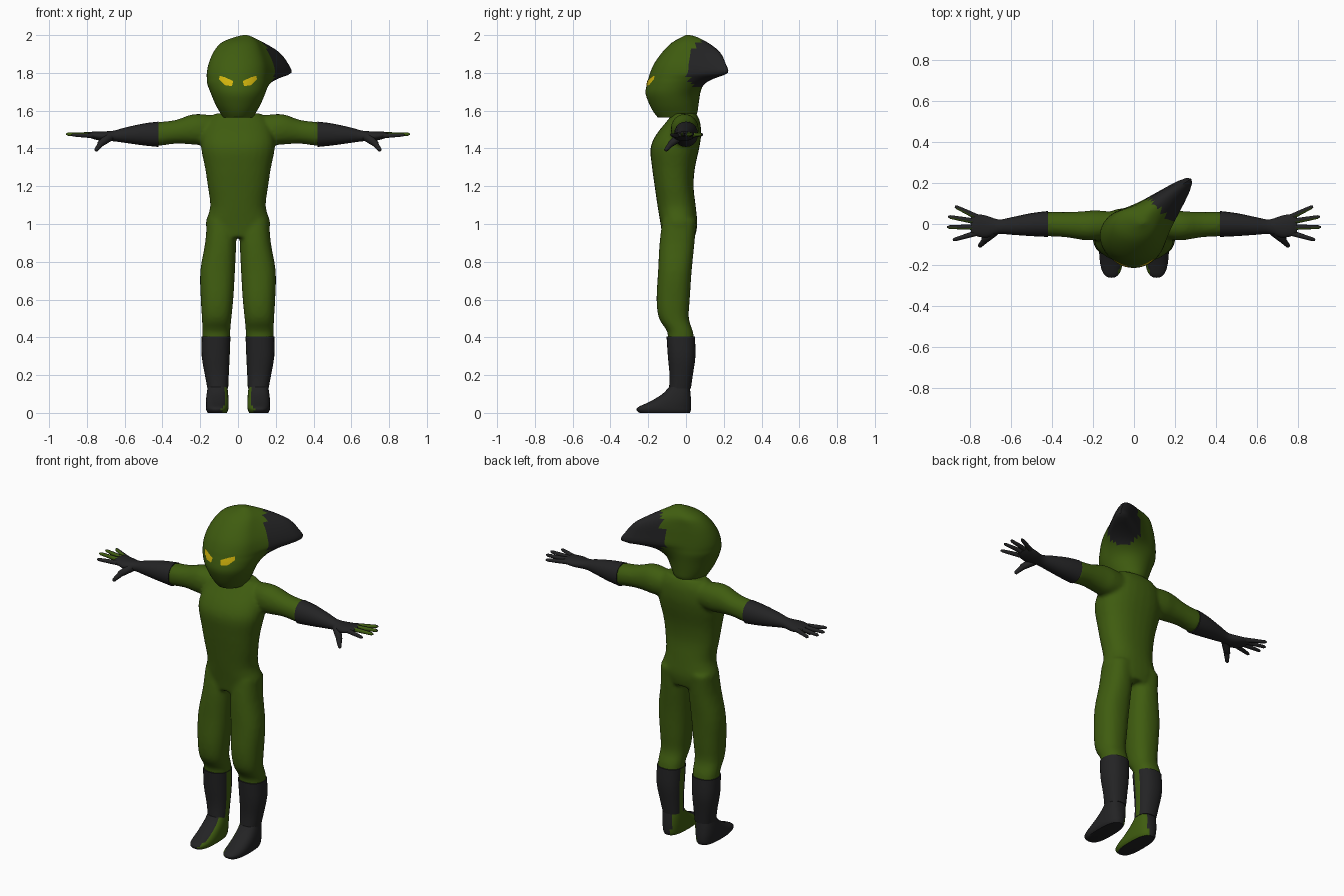
import bpy, bmesh, math
from mathutils import Vector
from mathutils.bvhtree import BVHTree

if "Cube" in bpy.data.objects:
    bpy.data.objects.remove(bpy.data.objects["Cube"])


def material(name, rgb):
    m = bpy.data.materials.new(name)
    m.diffuse_color = (*rgb, 1)
    m.use_nodes = True
    m.node_tree.nodes["Principled BSDF"].inputs["Base Color"].default_value = m.diffuse_color
    return m


GREEN = material("suit green", (0.05, 0.108, 0.005))
DARK = material("dark grey", (0.017, 0.017, 0.018))
YELLOW = material("eye yellow", (0.66, 0.47, 0.004))


def spline(rows, n):
    """Catmull-Rom interpolation of rows of numbers."""
    out = []
    for i in range(len(rows) - 1):
        p0, p1, p2 = rows[max(i - 1, 0)], rows[i], rows[i + 1]
        p3 = rows[min(i + 2, len(rows) - 1)]
        for k in range(n):
            t = k / n
            out.append([0.5 * (2 * b + (c - a) * t + (2 * a - 5 * b + 4 * c - d) * t * t
                               + (3 * b - a - 3 * c + d) * t ** 3)
                        for a, b, c, d in zip(p0, p1, p2, p3)])
    return out + [list(rows[-1])]


def loft(bm, rings):
    """Skin a list of closed point rings and cap both ends."""
    vs = [[bm.verts.new(p) for p in r] for r in rings]
    n = len(vs[0])
    faces = []
    for a, b in zip(vs, vs[1:]):
        for i in range(n):
            faces.append(bm.faces.new((a[i], a[(i + 1) % n], b[(i + 1) % n], b[i])))
    faces += [bm.faces.new(vs[0]), bm.faces.new(vs[-1])]
    bmesh.ops.recalc_face_normals(bm, faces=faces)
    return faces


def oval(n, e):
    """Unit superellipse points."""
    pts = []
    for i in range(n):
        a = 2 * math.pi * i / n
        c, s = math.cos(a), math.sin(a)
        pts.append((math.copysign(abs(c) ** (2 / e), c), math.copysign(abs(s) ** (2 / e), s)))
    return pts


def upright(rows, side=1, n=28, e=2.3, sub=3):
    """Rings from rows of z, centre x, half width, front y, back y."""
    return [[(side * (xc + hw * u), (yf + yb) / 2 + (yb - yf) / 2 * v, z) for u, v in oval(n, e)]
            for z, xc, hw, yf, yb in spline(rows, sub)]


def sideways(rows, side, n=20, sub=3):
    """Rings from rows of x, centre y, half depth, centre z, half height."""
    return [[(side * x, yc + ry * u, zc + rz * v) for u, v in oval(n, 2.1)]
            for x, yc, ry, zc, rz in spline(rows, sub)]


def tube(start, end, r0, r1, side):
    """Tapered finger with a rounded tip."""
    a, b = Vector(start), Vector(end)
    q = (b - a).to_track_quat('Z', 'Y')
    rings = []
    for t, r in ((0, r0), (0.5, (r0 + r1) / 2), (0.92, r1), (1, r1 * 0.45)):
        pts = [a.lerp(b, t) + q @ Vector((r * u, r * v, 0)) for u, v in oval(10, 2)]
        rings.append([(side * p.x, p.y, p.z) for p in pts])
    return rings


def finish(bm, name, mats):
    me = bpy.data.meshes.new(name)
    bm.to_mesh(me)
    bm.free()
    for m in mats:
        me.materials.append(m)
    for p in me.polygons:
        p.use_smooth = True
    ob = bpy.data.objects.new(name, me)
    bpy.context.collection.objects.link(ob)
    bpy.ops.object.select_all(action='DESELECT')
    bpy.context.view_layer.objects.active = ob
    ob.select_set(True)
    bpy.ops.object.shade_smooth_by_angle(angle=math.radians(50))
    return ob


# Body: torso, legs and upper arms fused into one smooth skin
bm = bmesh.new()
loft(bm, upright([(0.93, 0, 0.14, -0.125, 0.048), (1.0, 0, 0.172, -0.135, 0.06),
                  (1.09, 0, 0.147, -0.15, 0.052), (1.2, 0, 0.16, -0.166, 0.04),
                  (1.3, 0, 0.175, -0.18, 0.048), (1.4, 0, 0.195, -0.188, 0.07),
                  (1.47, 0, 0.19, -0.16, 0.08), (1.54, 0, 0.165, -0.105, 0.075),
                  (1.585, 0, 0.12, -0.07, 0.055)]))
for s in (-1, 1):
    loft(bm, upright([(1.02, 0.09, 0.075, -0.125, 0.055), (0.9, 0.092, 0.082, -0.14, 0.045),
                      (0.75, 0.108, 0.092, -0.148, 0.03), (0.6, 0.111, 0.086, -0.156, 0.02),
                      (0.5, 0.113, 0.078, -0.143, 0.015), (0.43, 0.115, 0.074, -0.099, 0.037),
                      (0.37, 0.116, 0.072, -0.098, 0.045)], s))
    loft(bm, sideways([(0.1, 0, 0.06, 1.5, 0.07), (0.19, -0.006, 0.073, 1.5, 0.082),
                       (0.25, -0.008, 0.07, 1.5, 0.079), (0.33, -0.003, 0.062, 1.488, 0.063),
                       (0.43, 0, 0.06, 1.475, 0.064)], s))
body = finish(bm, "body_suit", [GREEN])
mod = body.modifiers.new("fuse", 'REMESH')
mod.mode = 'VOXEL'
mod.voxel_size = 0.011
mod.use_smooth_shade = True
mod = body.modifiers.new("soften", 'SMOOTH')
mod.factor = 0.5
mod.iterations = 5

# Hood: egg-shaped rings that stretch into a pointed crest at the back
AIM = math.radians(46)
rows = [(1.565, 0, 0.08, -0.15, 0.045, 0), (1.59, 0, 0.095, -0.17, 0.06, 0),
        (1.63, 0, 0.118, -0.192, 0.066, 0), (1.69, 0, 0.143, -0.214, 0.074, 0.01),
        (1.74, -0.004, 0.158, -0.207, 0.08, 0.06), (1.77, -0.005, 0.16, -0.199, 0.08, 0.14),
        (1.80, -0.005, 0.16, -0.19, 0.08, 0.245), (1.85, -0.003, 0.152, -0.168, 0.08, 0.225),
        (1.91, 0, 0.13, -0.125, 0.08, 0.175), (1.96, 0.01, 0.098, -0.075, 0.08, 0.075),
        (1.99, 0.03, 0.045, -0.02, 0.055, 0.01), (2.0, 0.038, 0.01, 0.0, 0.02, 0)]
rings = []
for z, xc, hw, yf, yb, reach in spline(rows, 3):
    ring = []
    for i in range(48):
        t = 2 * math.pi * i / 48
        push = reach * max(0, math.cos(t)) ** 6
        ring.append((xc + hw * math.cos(t + AIM) + push * math.cos(AIM),
                     (yf + yb) / 2 + (yb - yf) / 2 * math.sin(t + AIM) + push * math.sin(AIM), z))
    rings.append(ring)
bm = bmesh.new()
for f in loft(bm, rings):
    c = f.calc_center_median()
    f.material_index = int(c.x * math.cos(AIM) + c.y * math.sin(AIM) > 0.138 and c.z > 1.7)
bm.normal_update()
tree = BVHTree.FromBMesh(bm)
finish(bm, "hood", [GREEN, DARK])

# Eyes: thin slanted plates laid on the hood
outline = [(0.098, 1.785), (0.1, 1.765), (0.07, 1.735), (0.032, 1.73), (0.025, 1.757), (0.07, 1.777)]
for s, name in ((-1, "eye_right"), (1, "eye_left")):
    bm = bmesh.new()
    vs = [bm.verts.new((s * x, -1, z)) for x, z in outline]
    f = bm.faces.new(vs)
    bmesh.ops.poke(bm, faces=[f])
    bmesh.ops.subdivide_edges(bm, edges=bm.edges[:], cuts=3, use_grid_fill=True)
    for v in bm.verts:
        hit = tree.ray_cast(v.co, Vector((0, 1, 0)))[0]
        if hit:
            v.co.y = hit.y - 0.004
    bm.normal_update()
    for f in bm.faces:
        if f.normal.y > 0:
            f.normal_flip()
    finish(bm, name, [YELLOW])

FINGERS = [((0.76, -0.042, 1.467), (0.882, -0.078, 1.472)), ((0.77, -0.015, 1.472), (0.91, -0.015, 1.476)),
           ((0.77, 0.012, 1.473), (0.905, 0.036, 1.476)), ((0.76, 0.032, 1.47), (0.872, 0.086, 1.474))]
for s, label in ((-1, "right"), (1, "left")):
    # Glove: forearm, palm, four fingers and thumb
    bm = bmesh.new()
    loft(bm, sideways([(0.42, 0, 0.063, 1.475, 0.067), (0.5, -0.003, 0.056, 1.474, 0.058),
                       (0.6, -0.01, 0.042, 1.47, 0.04), (0.66, -0.013, 0.035, 1.466, 0.028),
                       (0.72, -0.013, 0.054, 1.465, 0.025), (0.77, -0.005, 0.053, 1.47, 0.019),
                       (0.795, -0.003, 0.042, 1.472, 0.01)], s))
    for i, (a, b) in enumerate(FINGERS):
        for f in loft(bm, tube(a, b, 0.014, 0.009, s)):
            f.material_index = int(i > 0 and f.normal.y < -0.5)
    loft(bm, tube((0.68, -0.035, 1.462), (0.735, -0.085, 1.42), 0.024, 0.017, s))
    loft(bm, tube((0.722, -0.075, 1.43), (0.755, -0.11, 1.388), 0.017, 0.01, s))
    finish(bm, "glove_" + label, [DARK, GREEN])

    # Boot shaft, with a narrow green strip on the inside
    bm = bmesh.new()
    for f in loft(bm, upright([(0.405, 0.116, 0.076, -0.103, 0.047), (0.3, 0.118, 0.074, -0.096, 0.05),
                               (0.2, 0.112, 0.063, -0.087, 0.036), (0.13, 0.107, 0.055, -0.09, 0.026)], s)):
        f.material_index = int(-s * f.normal.x > 0.97)
    finish(bm, "boot_" + label, [DARK, GREEN])

    # Foot, green on the inner side
    bm = bmesh.new()
    for f in loft(bm, upright([(0.137, 0.108, 0.052, -0.09, 0.02), (0.1, 0.109, 0.057, -0.125, 0.024),
                               (0.06, 0.11, 0.06, -0.19, 0.027), (0.03, 0.11, 0.06, -0.255, 0.027),
                               (0.012, 0.11, 0.057, -0.26, 0.025), (0, 0.11, 0.05, -0.245, 0.02)],
                              s, e=2.6)):
        f.material_index = int(-s * f.normal.x > 0.5)
    finish(bm, "foot_" + label, [DARK, GREEN])
